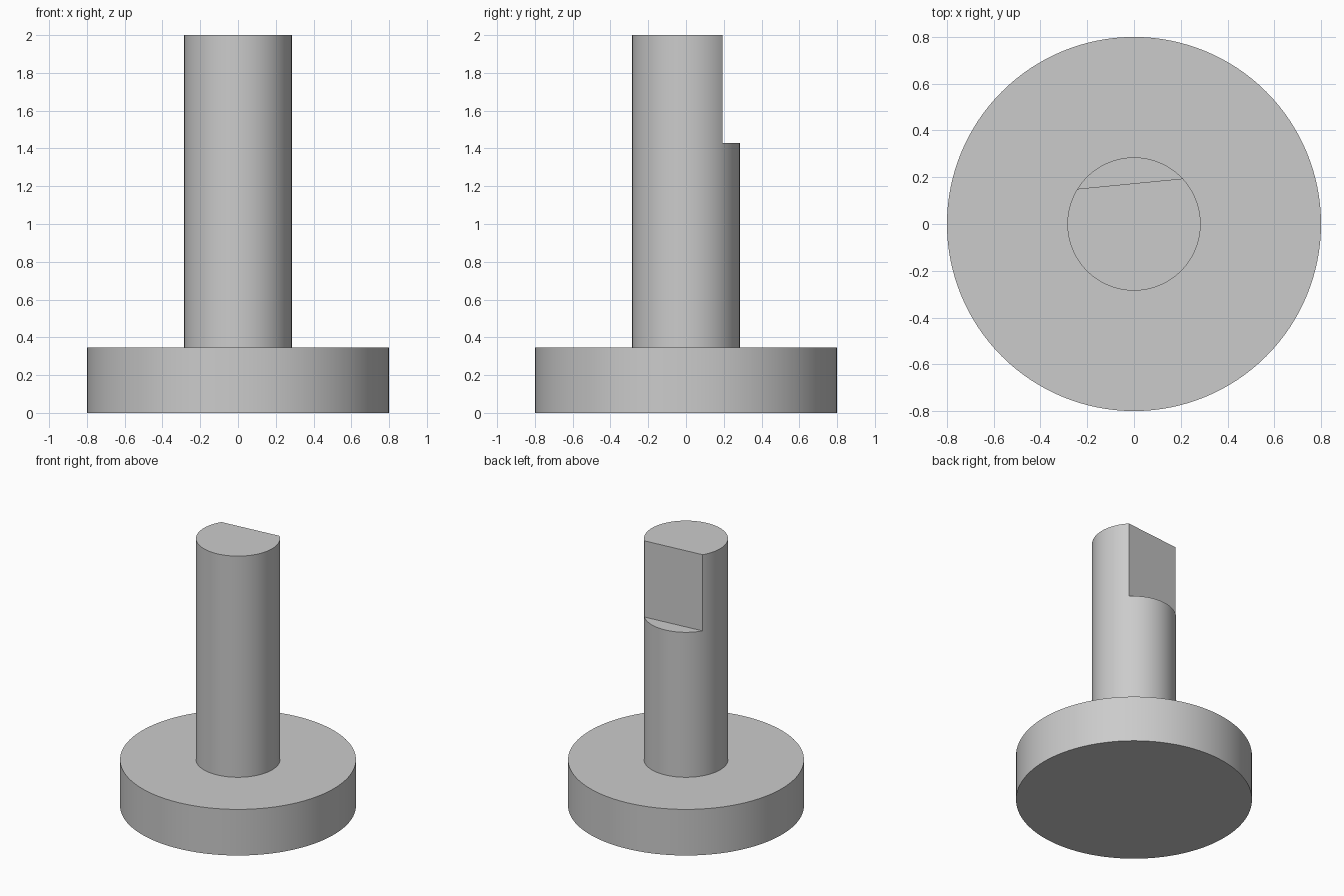
import bpy
import math

BASE_RADIUS, BASE_HEIGHT = 0.8, 0.345
SHAFT_RADIUS, TOTAL_HEIGHT = 0.285, 2.0
FLAT_START, FLAT_OFFSET = 1.43, 0.173
FLAT_ANGLE = math.radians(5.6)
SIDES = 128

if "Cube" in bpy.data.objects:
    bpy.data.objects.remove(bpy.data.objects["Cube"], do_unlink=True)

grey = bpy.data.materials.new("plain grey")
grey.use_nodes = True
colour = (0.6, 0.6, 0.6, 1)
grey.diffuse_color = colour
grey.node_tree.nodes["Principled BSDF"].inputs["Base Color"].default_value = colour


def cylinder(name, radius, bottom, top):
    bpy.ops.mesh.primitive_cylinder_add(
        vertices=SIDES, radius=radius, depth=top - bottom,
        location=(0, 0, (bottom + top) / 2))
    part = bpy.context.object
    part.name = name
    part.data.materials.append(grey)
    return part


def apply_boolean(target, tool, operation):
    mod = target.modifiers.new(operation.title(), "BOOLEAN")
    mod.operation = operation
    mod.solver = "EXACT"
    mod.object = tool
    bpy.context.view_layer.objects.active = target
    bpy.ops.object.modifier_apply(modifier=mod.name)
    bpy.data.objects.remove(tool, do_unlink=True)


# Round base with the shaft fused into it
body = cylinder("flanged_shaft", BASE_RADIUS, 0, BASE_HEIGHT)
shaft = cylinder("shaft", SHAFT_RADIUS, BASE_HEIGHT / 2, TOTAL_HEIGHT)
apply_boolean(body, shaft, "UNION")

# Slightly turned flat cut into the back of the shaft's upper end
reach = FLAT_OFFSET + 0.5
bpy.ops.mesh.primitive_cube_add(
    size=1,
    location=(-math.sin(FLAT_ANGLE) * reach, math.cos(FLAT_ANGLE) * reach, FLAT_START + 0.5),
    rotation=(0, 0, FLAT_ANGLE))
cutter = bpy.context.object
cutter.name = "flat_cutter"
cutter.hide_render = True
cutter.data.materials.append(grey)
apply_boolean(body, cutter, "DIFFERENCE")

# Smooth round walls, crisp rims
bpy.ops.object.select_all(action="DESELECT")
body.select_set(True)
bpy.context.view_layer.objects.active = body
bpy.ops.object.shade_smooth_by_angle(angle=math.radians(30))
